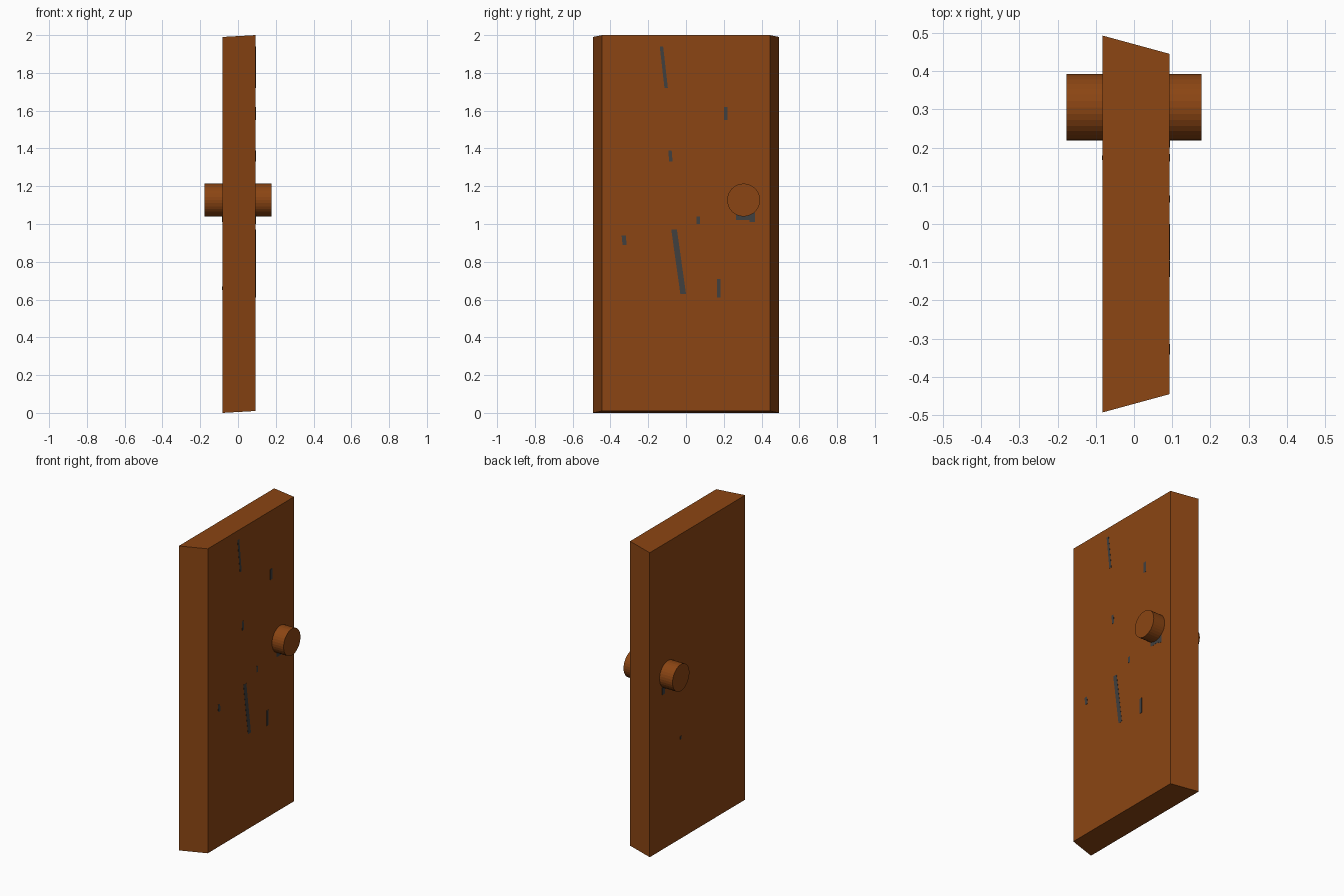
import bpy, bmesh, math
from mathutils import Matrix

if "Cube" in bpy.data.objects:
    bpy.data.objects.remove(bpy.data.objects["Cube"])


def material(name, rgb):
    m = bpy.data.materials.new(name)
    m.diffuse_color = (*rgb, 1.0)
    m.use_nodes = True
    m.node_tree.nodes["Principled BSDF"].inputs["Base Color"].default_value = m.diffuse_color
    return m


BROWN = material("wood_brown", (0.258, 0.0595, 0.0065))
GREY = material("dark_grey", (0.05, 0.05, 0.05))


def finish(name, bm, mat):
    bmesh.ops.recalc_face_normals(bm, faces=bm.faces)
    me = bpy.data.meshes.new(name)
    bm.to_mesh(me)
    bm.free()
    me.materials.append(mat)
    ob = bpy.data.objects.new(name, me)
    bpy.context.collection.objects.link(ob)
    return ob


X_LEFT, X_RIGHT = -0.083, 0.093

# Door panel: tapers in y towards the right face, and leans slightly in z
bm = bmesh.new()
bmesh.ops.create_cube(bm, size=2)
for v in bm.verts:
    right = v.co.x > 0
    half_width = 0.445 if right else 0.493
    z_low, z_high = (0.01, 2.0) if right else (0.0, 1.99)
    v.co = (X_RIGHT if right else X_LEFT,
            math.copysign(half_width, v.co.y),
            z_high if v.co.z > 0 else z_low)
finish("door_panel", bm, BROWN)

# Round knob running through the panel
bm = bmesh.new()
bmesh.ops.create_cone(bm, cap_ends=True, segments=32, radius1=0.087,
                      radius2=0.087, depth=0.354,
                      matrix=Matrix.Translation((0, 0.305, 1.127))
                      @ Matrix.Rotation(math.pi / 2, 4, 'Y'))
finish("door_knob", bm, BROWN)


# Thin grey grain marks: (y, z) top, (y, z) bottom, width
def grain_marks(name, x, marks, thickness=0.002):
    bm = bmesh.new()
    for y0, z0, y1, z1, w in marks:
        cube = bmesh.ops.create_cube(bm, size=1)["verts"]
        for v in cube:
            t = 0.5 - v.co.z
            v.co = (x + v.co.x * thickness,
                    y0 + (y1 - y0) * t + v.co.y * w,
                    z0 + (z1 - z0) * t)
    finish(name, bm, GREY)


grain_marks("grain_right", X_RIGHT, [
    (-0.13, 1.94, -0.105, 1.72, 0.018),
    (0.21, 1.62, 0.21, 1.55, 0.02),
    (-0.085, 1.39, -0.08, 1.33, 0.018),
    (-0.063, 0.97, -0.015, 0.63, 0.03),
    (-0.33, 0.94, -0.325, 0.89, 0.022),
    (0.065, 1.04, 0.065, 1.00, 0.018),
    (0.173, 0.71, 0.173, 0.61, 0.02),
    (0.31, 1.06, 0.31, 1.02, 0.09),
    (0.35, 1.06, 0.35, 1.01, 0.03),
])
grain_marks("grain_left", X_LEFT, [
    (0.35, 1.06, 0.35, 1.01, 0.03),
    (0.173, 0.67, 0.173, 0.65, 0.012),
])
